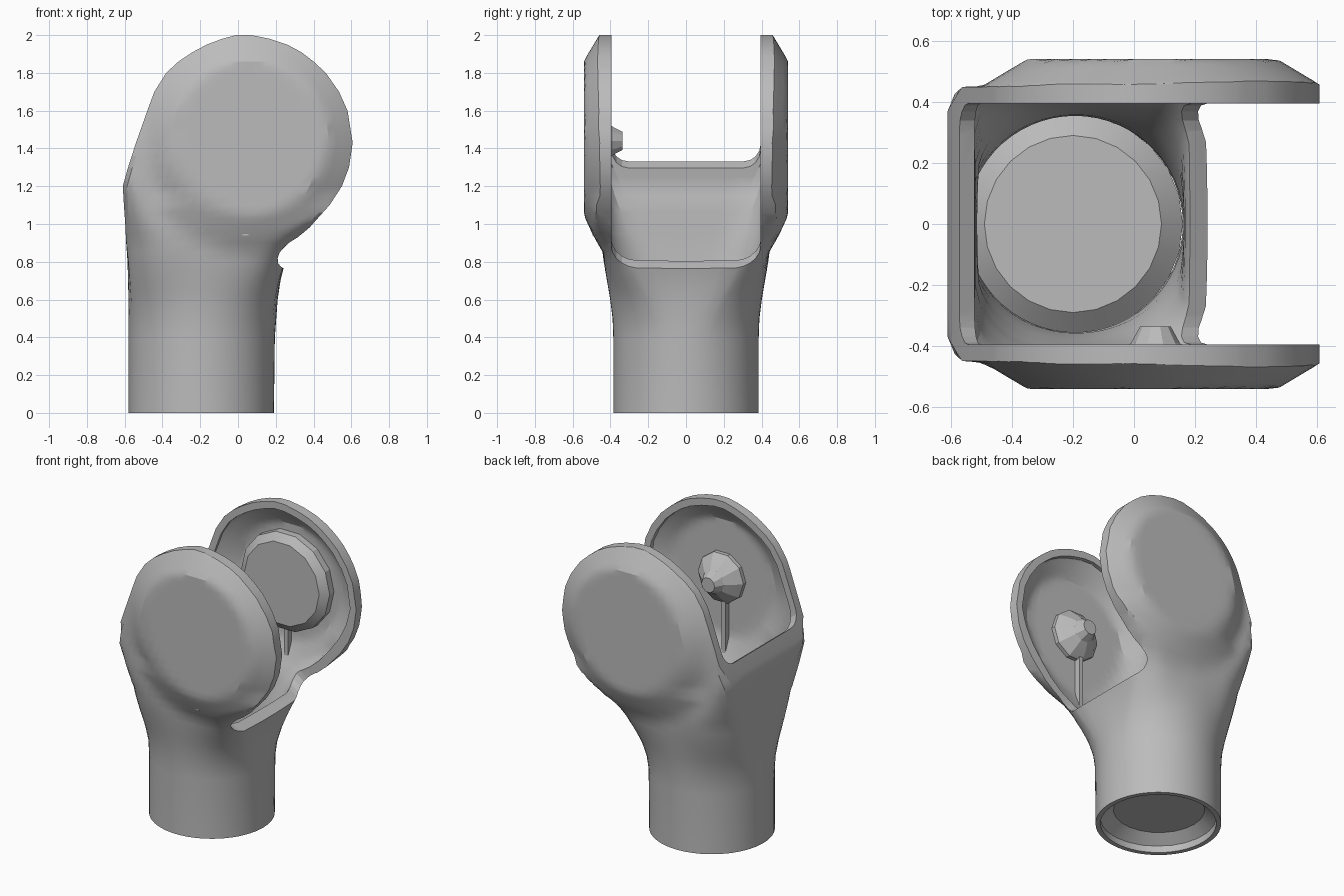
import bpy, bmesh, math
from mathutils import Matrix, Vector

if "Cube" in bpy.data.objects:
    bpy.data.objects.remove(bpy.data.objects["Cube"], do_unlink=True)

grey = bpy.data.materials.new("plain grey")
grey.use_nodes = True
COLOUR = (0.5, 0.5, 0.5, 1)
grey.diffuse_color = COLOUR
grey.node_tree.nodes["Principled BSDF"].inputs["Base Color"].default_value = COLOUR

# Side outline: height, left x, right x
OUTLINE = [(0, -.58, .19), (.4, -.58, .195), (.6, -.58, .21), (.7, -.582, .225),
           (.8, -.585, .25), (.9, -.592, .31), (1.0, -.597, .395), (1.1, -.604, .485),
           (1.2, -.61, .55), (1.3, -.582, .588), (1.43, -.54, .607), (1.6, -.48, .58),
           (1.7, -.443, .535), (1.8, -.38, .465), (1.86, -.315, .40), (1.91, -.24, .335),
           (1.95, -.165, .26), (1.98, -.085, .17), (2.0, -.01, .07)]
EXTRA_LEVELS = [.5, .65, .75, .85, .95, 1.03, 1.06, 1.15, 1.25, 1.36, 1.5, 1.55, 1.65, 1.75, 1.83, 1.89]
SEG = 60


def lerp(a, b, t):
    return a + (b - a) * t


def clamp(v, lo=0, hi=1):
    return max(lo, min(hi, v))


def table(points, z):
    """Linear look-up in a list of (height, values...)."""
    if z <= points[0][0]:
        return points[0][1:]
    for p, q in zip(points, points[1:]):
        if z <= q[0]:
            t = (z - p[0]) / (q[0] - p[0])
            return [lerp(a, b, t) for a, b in zip(p[1:], q[1:])]
    return points[-1][1:]


def cheek_depth(x, z):
    """Half depth of the fork: flat round face with a sloping border."""
    d = math.hypot(x - .06, z - 1.455)
    return .54 - .09 * clamp((d - .41) / (.15 if z > 1.1 else .2))


def corner_cut(distance, radius):
    """How far a rounded corner falls back near the side."""
    if distance >= radius:
        return 0
    return radius - math.sqrt(radius ** 2 - (radius - distance) ** 2)


def section(z):
    """Ring that turns from a circle into the wide fork section."""
    xl, xr = table(OUTLINE, z)
    mid, half = (xl + xr) / 2, (xr - xl) / 2
    t = clamp((z - .42) / .55)
    t = t * t * (3 - 2 * t)
    r_left, r_right = table([(.9, .25, .16), (1.05, .16, .001), (1.2, .08, .001), (1.36, .001, .001)], z)
    side = math.radians(18)
    ring = []
    for i in range(SEG):
        a = 2 * math.pi * i / SEG
        c, s = math.cos(a), math.sin(a)
        x = mid + half * lerp(c, clamp(c / math.cos(side), -1, 1), t)
        depth = cheek_depth(x, z) - corner_cut(max(0, x - xl), r_left) - corner_cut(max(0, xr - x), r_right)
        y = lerp(.385 * s, depth * clamp(s / math.sin(side), -1, 1), t)
        ring.append((x, y))
    return mid, ring


def shade(ob):
    bpy.ops.object.select_all(action='DESELECT')
    ob.select_set(True)
    bpy.context.view_layer.objects.active = ob
    bpy.ops.object.shade_smooth_by_angle(angle=math.radians(22))


def make_object(name, bm, smooth=True):
    bmesh.ops.recalc_face_normals(bm, faces=bm.faces)
    mesh = bpy.data.meshes.new(name)
    bm.to_mesh(mesh)
    bm.free()
    ob = bpy.data.objects.new(name, mesh)
    bpy.context.collection.objects.link(ob)
    mesh.materials.append(grey)
    if smooth:
        shade(ob)
    return ob


def skin(bm, rings):
    """Join rings of vertices and close both ends."""
    n = len(rings[0])
    for a, b in zip(rings, rings[1:]):
        for i in range(n):
            j = (i + 1) % n
            bm.faces.new((a[i], a[j], b[j], b[i]))
    bm.faces.new(rings[0])
    bm.faces.new(rings[-1])


def loft(name, widths, scale, z_start):
    """Stack of sections; widths gives the x scale by height."""
    bm = bmesh.new()
    rings = []
    for z in sorted([k[0] for k in OUTLINE] + EXTRA_LEVELS):
        mid, ring = section(z)
        sx = table(widths, z)[0]
        zz = z_start if z == 0 else lerp(1.4, z, scale) if z > 1.4 else z
        rings.append([bm.verts.new((lerp(mid, x, sx), y * scale, zz)) for x, y in ring])
    skin(bm, rings)
    return make_object(name, bm, False)


def turned(name, profile, matrix, sides):
    """Closed lathe shape from (radius, height) points."""
    bm = bmesh.new()
    angles = [2 * math.pi * i / sides for i in range(sides)]
    skin(bm, [[bm.verts.new(matrix @ Vector((r * math.cos(a), r * math.sin(a), h))) for a in angles]
              for r, h in profile])
    return make_object(name, bm)


def box(name, centre, size):
    bm = bmesh.new()
    bmesh.ops.create_cube(bm, size=1, matrix=Matrix.Translation(centre) @ Matrix.Diagonal((*size, 1)))
    return make_object(name, bm, False)


# Hollow fork: outer shell, cavity with thicker walls at the slot, slanted slot
body = loft("fork_body", [(0, 1)], 1, 0)
cavity = loft("cavity_cutter", [(.5, .92), (.75, .83), (1.1, .85), (1.4, .92)], .92, -.05)

bm = bmesh.new()
bmesh.ops.create_cube(bm, size=1, matrix=Matrix.Diagonal((3, .79, 2, 1)))
low = [e for e in bm.edges
       if all(v.co.z < 0 for v in e.verts) and abs(e.verts[0].co.y - e.verts[1].co.y) < .01]
bmesh.ops.bevel(bm, geom=low, offset=.09, segments=4, profile=.5, affect='EDGES')
tilt = math.atan2(.565, .81)
normal = Vector((math.sin(tilt), 0, math.cos(tilt)))
bm.transform(Matrix.Translation(Vector((-.165, 0, 1.048)) + normal) @ Matrix.Rotation(tilt, 4, 'Y'))
slot = make_object("slot_cutter", bm, False)

for cutter in (cavity, slot):
    mod = body.modifiers.new(cutter.name, 'BOOLEAN')
    mod.operation = 'DIFFERENCE'
    mod.solver = 'EXACT'
    mod.object = cutter
    bpy.ops.object.select_all(action='DESELECT')
    body.select_set(True)
    bpy.context.view_layer.objects.active = body
    bpy.ops.object.modifier_apply(modifier=mod.name)
    bpy.data.objects.remove(cutter, do_unlink=True)
shade(body)

# Dished plug closing the tube
turned("tube_plug", [(.28, .10), (.36, .04), (.36, .10), (.29, .16)],
       Matrix.Translation((-.2, 0, 0)), 24)

# Pivot parts inside the cheeks
turned("back_boss", [(.33, 0), (.33, .05), (.28, .09)],
       Matrix.Translation((.04, .5, 1.45)) @ Matrix.Rotation(math.pi / 2, 4, 'X'), 14)
turned("front_knob", [(.17, 0), (.17, .03), (.13, .07), (.08, .11), (.05, .165)],
       Matrix.Translation((.07, -.5, 1.44)) @ Matrix.Rotation(-math.pi / 2, 4, 'X'), 10)
box("front_rib", (.04, -.475, 1.12), (.03, .04, .36))
box("back_rib", (.04, .475, 1.05), (.03, .04, .2))
